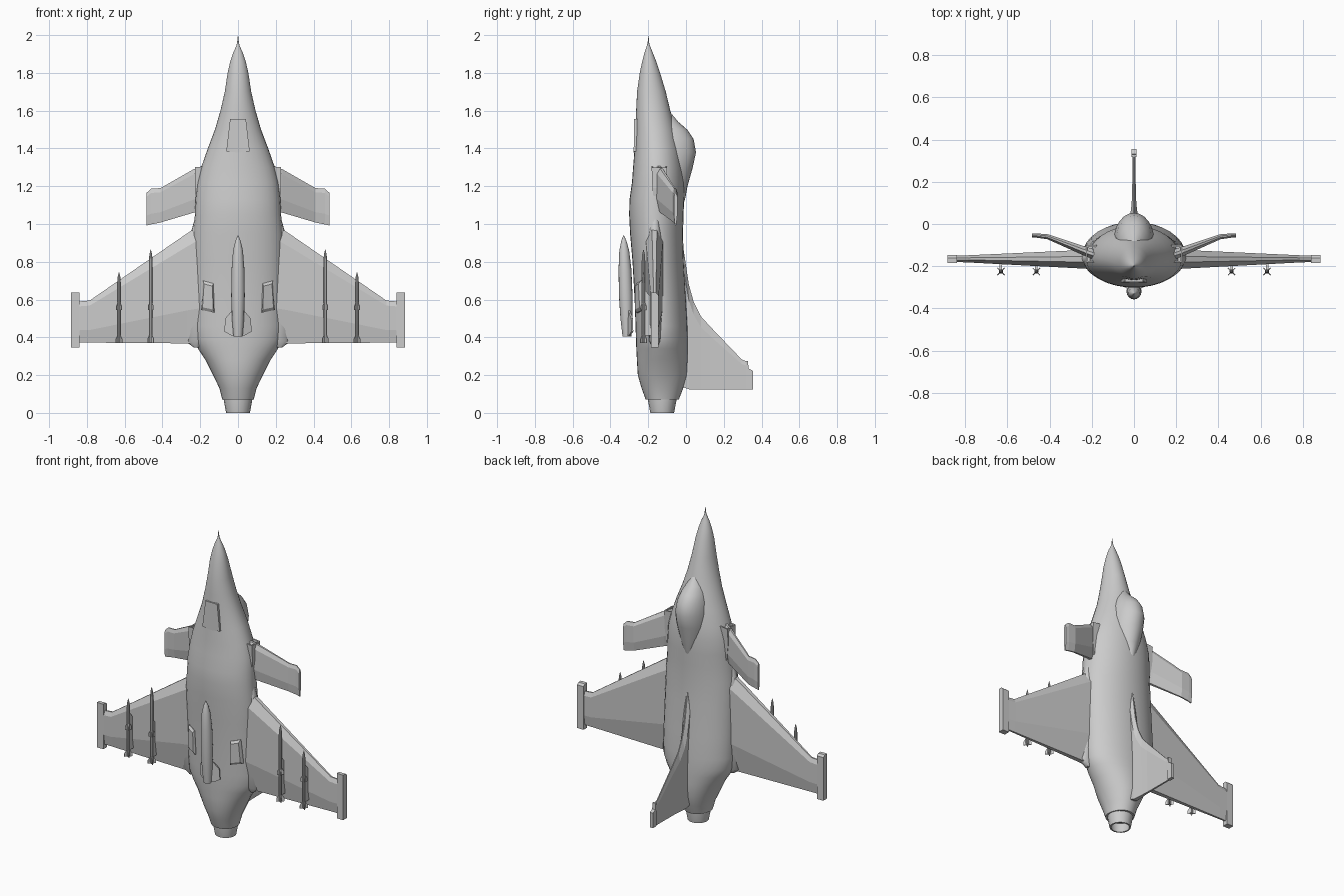
import bpy, bmesh, math
from math import sin, cos, pi
from mathutils import Vector

if "Cube" in bpy.data.objects:
    bpy.data.objects.remove(bpy.data.objects["Cube"])


def finish(bm, name, mirror=False, smooth=None):
    bmesh.ops.recalc_face_normals(bm, faces=bm.faces)
    me = bpy.data.meshes.new(name)
    bm.to_mesh(me)
    bm.free()
    ob = bpy.data.objects.new(name, me)
    bpy.context.collection.objects.link(ob)
    if mirror:
        m = ob.modifiers.new("Mirror", 'MIRROR')
        m.use_axis = (True, False, False)
    if smooth:
        bpy.ops.object.select_all(action='DESELECT')
        bpy.context.view_layer.objects.active = ob
        ob.select_set(True)
        bpy.ops.object.shade_smooth_by_angle(angle=math.radians(smooth))
    return ob


def add_loft(bm, rings, caps=(True, True)):
    rows = [[bm.verts.new(p) for p in r] for r in rings]
    n = len(rows[0])
    for a, b in zip(rows, rows[1:]):
        for i in range(n):
            j = (i + 1) % n
            bm.faces.new((a[i], a[j], b[j], b[i]))
    if caps[0]:
        bm.faces.new(rows[0][::-1])
    if caps[1]:
        bm.faces.new(rows[-1])
    return rows


def oval(z, w, y0, y1, n=32, x=0, mid=0.5):
    """Egg-shaped ring, mid = height of the widest point."""
    c = y0 + (y1 - y0) * mid
    return [(x + w * cos(t), c + sin(t) * ((y1 - c) if sin(t) > 0 else (c - y0)), z)
            for t in (2 * pi * i / n for i in range(n))]


def loft(name, rings, mirror=False, smooth=None, caps=(True, True)):
    bm = bmesh.new()
    add_loft(bm, rings, caps)
    return finish(bm, name, mirror, smooth)


def prism(bm, pts, d):
    d = Vector(d)
    add_loft(bm, [pts, [Vector(p) + d for p in pts]])


def foil(x, le, te, y, t):
    """Wing section at span x: leading and trailing edge z, mid height y, thickness t."""
    c = le - te
    h = t / 2
    return [(x, y - h * .3, le), (x, y - h, le - .12 * c), (x, y - h, te + .3 * c), (x, y - h * .35, te),
            (x, y + h * .35, te), (x, y + h, te + .3 * c), (x, y + h, le - .12 * c), (x, y + h * .3, le)]


# Fuselage: z, half width, belly y, spine y
body = [(.07, .083, -.213, -.038), (.13, .098, -.235, -.015), (.2, .132, -.255, .005), (.28, .172, -.26, .009),
        (.34, .212, -.263, .01), (.39, .236, -.265, .01), (.46, .242, -.267, .008), (.6, .242, -.272, 0),
        (.8, .24, -.283, -.012), (.95, .238, -.296, -.016), (1.05, .228, -.301, -.013), (1.13, .225, -.299, -.01),
        (1.22, .215, -.286, -.008), (1.3, .195, -.28, -.015), (1.4, .16, -.272, -.03), (1.5, .122, -.267, -.055),
        (1.6, .093, -.264, -.083), (1.7, .07, -.259, -.107), (1.8, .055, -.245, -.137), (1.86, .041, -.232, -.157),
        (1.91, .024, -.219, -.177), (1.945, .008, -.207, -.191), (1.96, .005, -.203, -.195), (1.995, .001, -.2, -.198)]
loft("fuselage", [oval(z, w, a, b, 32, mid=.45) for z, w, a, b in body], smooth=40)

# Canopy bulge
hood = [(1.08, .02, -.02), (1.14, .055, -.003), (1.2, .08, .008), (1.3, .095, .036), (1.38, .096, .053),
        (1.45, .086, .04), (1.5, .07, .006), (1.54, .052, -.04), (1.6, .02, -.09)]
loft("canopy", [oval(z, w, -.15, y, 24, mid=.35) for z, w, y in hood], smooth=50)

# Engine nozzle with a hollow end
noz = [(.08, .076), (.07, .076), (0, .063), (0, .054), (.06, .06)]
loft("nozzle", [oval(z, r, -.126 - r, -.126 + r, 16) for z, r in noz], smooth=30)

# Main wings and wing tip rails
loft("wing", [foil(.12, 1.05, .36, -.168, .1), foil(.27, .95, .368, -.167, .085),
              foil(.785, .595, .372, -.165, .034), foil(.84, .59, .372, -.165, .03)], mirror=True)
bm = bmesh.new()
prism(bm, [(.838, -.184, .345), (.838, -.146, .345), (.838, -.146, .625), (.838, -.16, .637),
           (.838, -.184, .637)], (.046, 0, 0))
finish(bm, "wingtip_rail", mirror=True)

# Wing root trailing fairing
loft("wing_root_fairing", [oval(z, w, -.165 - h, -.165 + h, 12, .22) for z, w, h in
                           [(.345, .012, .012), (.38, .06, .03), (.6, .055, .045), (.9, .045, .04), (1.03, .008, .02)]],
     mirror=True, smooth=40)

# Canards
loft("canard", [foil(.16, 1.32, 1.08, -.155, .05), foil(.235, 1.29, 1.06, -.128, .045),
                foil(.41, 1.19, 1.008, -.06, .024), foil(.46, 1.187, .998, -.055, .02),
                foil(.484, 1.165, .992, -.055, .018)], mirror=True)

# Cheek intakes ahead of the canards
bm = bmesh.new()
add_loft(bm, [[(x0, y0, z), (x1, y0, z - .01), (x1, y1, z - .01), (x0, y1, z)] for z, x0, x1, y0, y1 in
              [(1.1, .13, .215, -.165, -.11), (1.2, .13, .228, -.178, -.105), (1.31, .13, .228, -.182, -.1),
               (1.31, .14, .22, -.174, -.108), (1.25, .14, .22, -.174, -.108)]])
finish(bm, "cheek_intake", mirror=True)

# Tail fin: y, leading edge z, trailing edge z, half thickness
fin = [(-.05, .9, .14, .022), (-.012, .86, .135, .022), (.015, .68, .125, .021), (.04, .59, .125, .018),
       (.08, .51, .125, .013), (.13, .455, .125, .009), (.295, .283, .125, .007), (.325, .27, .125, .007)]
rings = []
for y, le, te, t in fin:
    k = le - .15 * (le - te)
    rings.append([(-.003, y, le), (-t, y, k), (-t * .7, y, te), (t * .7, y, te), (t, y, k), (.003, y, le)])
loft("tail_fin", rings)
bm = bmesh.new()
prism(bm, [(-.011, .318, .125), (-.011, .318, .275), (-.011, .328, .275), (-.011, .331, .235),
           (-.011, .355, .222), (-.011, .355, .125)], (.022, 0, 0))
finish(bm, "fin_tip", smooth=None)

# Belly fuel tank with tail fins
tank = [(.405, .024, -.312), (.5, .032, -.315), (.62, .036, -.319), (.76, .034, -.323), (.86, .026, -.327),
        (.91, .014, -.329), (.94, .002, -.33)]
loft("belly_tank", [oval(z, r, c - r, c + r, 16) for z, r, c in tank], smooth=40)
bm = bmesh.new()
prism(bm, [(.015, -.312, .56), (.068, -.29, .5), (.072, -.288, .43), (.035, -.304, .41), (.015, -.312, .41)],
      (-.003, .009, 0))
finish(bm, "tank_fin", mirror=True)


# Missiles with crossed fins and a launch pylon
def missile(name, x, tip):
    y, r = -.225, .01
    bm = bmesh.new()
    prof = [(.37, .008), (.38, r), (tip - .06, r), (tip - .025, .007), (tip, .001)]
    add_loft(bm, [oval(z, q, y - q, y + q, 10, x) for z, q in prof])
    for z0, z1, s in ((.37, .43, .024), (.545, .6, .02)):
        for k in range(4):
            a = pi / 4 + k * pi / 2
            u, v = Vector((cos(a), sin(a), 0)), Vector((-sin(a), cos(a), 0)) * .002
            o = Vector((x, y, 0)) - v
            Z = Vector((0, 0, 1))
            prism(bm, [o + Z * z0, o + u * s + Z * z0, o + u * s + Z * (z0 + .02), o + Z * z1], v * 2)
    prism(bm, [(x - .006, -.225, .41), (x - .006, -.175, .41), (x - .006, -.175, .6), (x - .006, -.225, .66)],
          (.012, 0, 0))
    finish(bm, name, mirror=True, smooth=30)


missile("inner_missile", .462, .865)
missile("outer_missile", .63, .745)

# Belly doors: raised plates
bm = bmesh.new()
prism(bm, [(-.042, -.274, 1.555), (.042, -.274, 1.555), (.062, -.277, 1.385), (0, -.277, 1.378),
           (-.062, -.277, 1.385)], (0, .06, 0))
finish(bm, "nose_gear_door")
bm = bmesh.new()
outer = [(.13, -.262, .685), (.185, -.238, .7), (.195, -.23, .545), (.125, -.262, .53)]
c = sum((Vector(p) for p in outer), Vector()) / 4
add_loft(bm, [[Vector(p) + Vector((0, .06, 0)) for p in outer], outer,
              [c + (Vector(p) - c) * .8 + Vector((0, -.012, 0)) for p in outer]])
finish(bm, "main_gear_door", mirror=True)
